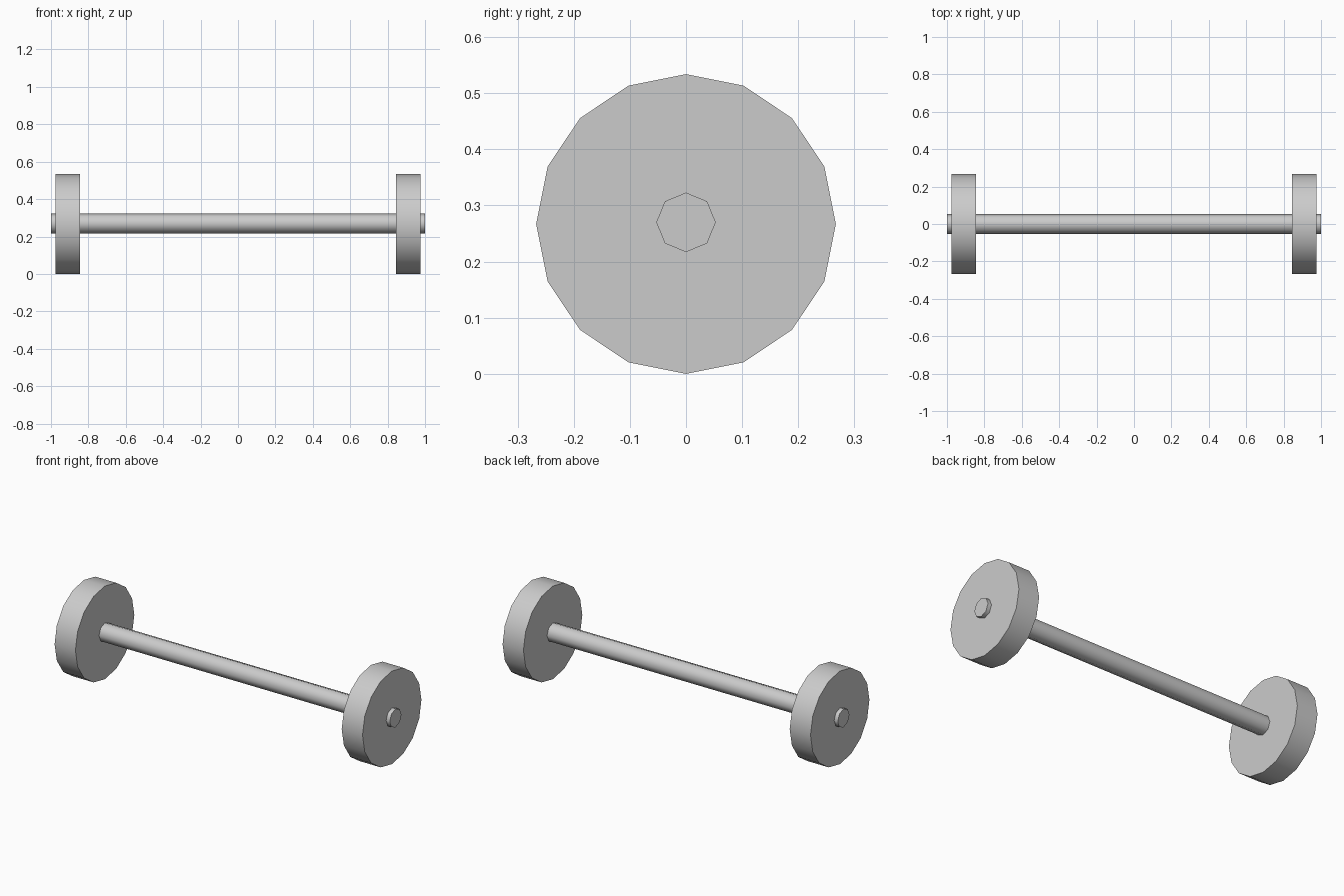
import bpy
from math import radians

if "Cube" in bpy.data.objects:
    bpy.data.objects.remove(bpy.data.objects["Cube"])


def disc(name, sides, radius, width, x, z):
    """Cylinder lying along the x axis, smooth rim and sharp end edges."""
    bpy.ops.mesh.primitive_cylinder_add(
        vertices=sides, radius=radius, depth=width,
        location=(x, 0, z), rotation=(0, radians(90), 0))
    obj = bpy.context.object
    obj.name = name
    bpy.ops.object.shade_smooth_by_angle(angle=radians(50))
    return obj


# Octagonal axle running through both wheels
disc("axle", 8, 0.053, 2.0, 0, 0.27)

# Pair of sixteen-sided wheels
for side, sign in (("left", -1), ("right", 1)):
    disc(side + "_wheel", 16, 0.267, 0.132, sign * 0.911, 0.267)
